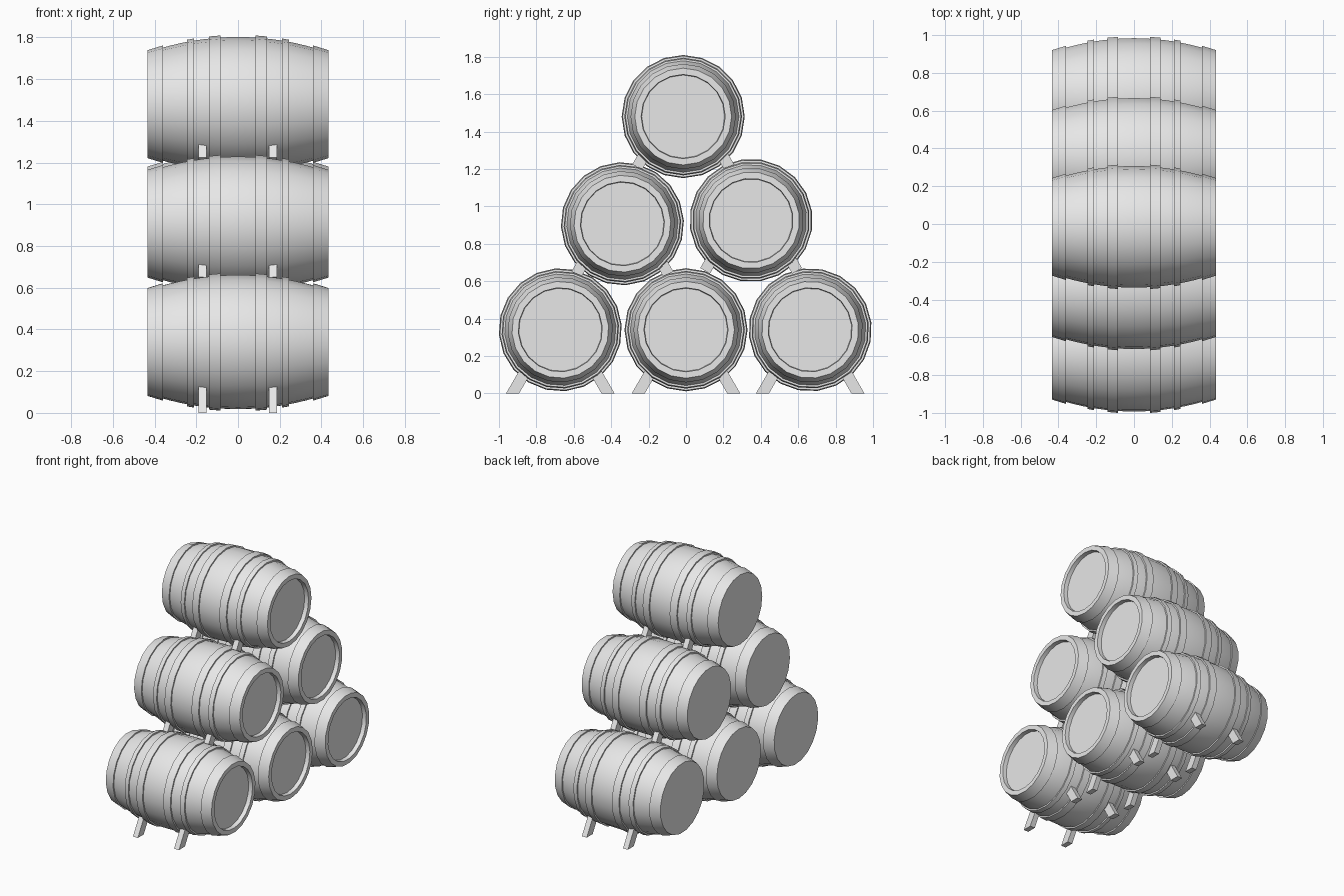
import bpy, bmesh, math
from mathutils import Matrix, Vector

cube = bpy.data.objects.get("Cube")
if cube:
    bpy.data.objects.remove(cube)

SIDES = 20
HALF = 0.433          # half the barrel length
HOOP = 0.01           # hoop thickness

grey = bpy.data.materials.new("plain_grey")
grey.use_nodes = True
grey.diffuse_color = (0.8, 0.8, 0.8, 1)
grey.node_tree.nodes["Principled BSDF"].inputs["Base Color"].default_value = (0.8, 0.8, 0.8, 1)


def bulge(x):
    """Stave radius at distance x along the barrel."""
    return 0.322 - 0.39 * x * x


def finish(name, bm, location):
    bmesh.ops.recalc_face_normals(bm, faces=bm.faces)
    mesh = bpy.data.meshes.new(name)
    bm.to_mesh(mesh)
    bm.free()
    mesh.materials.append(grey)
    mesh.shade_smooth()
    mesh.set_sharp_from_angle(angle=math.radians(28))
    obj = bpy.data.objects.new(name, mesh)
    obj.location = location
    bpy.context.collection.objects.link(obj)
    return obj


def lathe(name, profile, location, phase, closed=False):
    """Spin (x, radius) points around the x axis."""
    bm = bmesh.new()
    verts = [bm.verts.new((x, 0, r)) for x, r in profile]
    pairs = list(zip(verts, verts[1:]))
    if closed:
        pairs.append((verts[-1], verts[0]))
    edges = [bm.edges.new(p) for p in pairs]
    bmesh.ops.spin(bm, geom=verts + edges, cent=(0, 0, 0), axis=(1, 0, 0),
                   angle=math.tau, steps=SIDES, use_merge=True)
    bmesh.ops.remove_doubles(bm, verts=bm.verts, dist=0.0001)
    bmesh.ops.rotate(bm, verts=bm.verts, matrix=Matrix.Rotation(phase, 3, 'X'))
    return finish(name, bm, location)


def hoop(name, x0, x1, location, phase):
    inner = [(x1, bulge(x1) - HOOP), (x0, bulge(x0) - HOOP)]
    outer = [(x0, bulge(x0) + HOOP), (x1, bulge(x1) + HOOP)]
    lathe(name, outer + inner, location, phase, closed=True)


def leg(name, x, side, location, grounded):
    """Slanted square peg, cut level on the ground or square when raised."""
    up = Vector((0.5, 0.866)) * 0.2
    if grounded:
        foot = [Vector((-0.29, -0.34)), Vector((-0.22, -0.34))]
    else:
        foot = [Vector((-0.272, -0.255)), Vector((-0.22, -0.285))]
    outline = foot + [foot[1] + up, foot[0] + up]
    bm = bmesh.new()
    face = bm.faces.new([bm.verts.new((x - 0.02, p.x * side, p.y)) for p in outline])
    ext = bmesh.ops.extrude_face_region(bm, geom=[face])
    moved = [g for g in ext["geom"] if isinstance(g, bmesh.types.BMVert)]
    bmesh.ops.translate(bm, verts=moved, vec=(0.04, 0, 0))
    finish(name, bm, location)


def barrel(tag, y, z, phase, grounded):
    loc = (0, y, z)
    # Staves with a recessed head at the +x end
    steps = 16
    xs = [-HALF + 2 * HALF * i / steps for i in range(steps + 1)]
    profile = [(-HALF, 0)] + [(x, bulge(x)) for x in xs]
    profile += [(HALF, 0.225), (HALF - 0.03, 0.222), (HALF - 0.03, 0)]
    lathe("staves_" + tag, profile, loc, phase)

    # Flat head covering the -x end
    r = bulge(HALF) + HOOP
    head = [(-HALF - 0.002, 0), (-HALF - 0.002, r), (-HALF + 0.004, r), (-HALF + 0.004, 0)]
    lathe("flat_head_" + tag, head, loc, phase)

    # Mirrored hoops: inner, middle and end
    for label, a, b in (("inner", 0.085, 0.14), ("middle", 0.212, 0.245), ("end", 0.36, HALF)):
        hoop(f"{label}_hoop_left_{tag}", a, b, loc, phase)
        hoop(f"{label}_hoop_right_{tag}", -b, -a, loc, phase)

    # Four supporting legs
    for x, end in ((0.168, "left"), (-0.17, "right")):
        for side, face in ((1, "front"), (-1, "back")):
            leg(f"{face}_{end}_leg_{tag}", x, side, loc, grounded)


# Pyramid stack of three, two and one
barrel("bottom_front", -0.672, 0.34, 0.08, True)
barrel("bottom_middle", 0.0, 0.34, 0.0, True)
barrel("bottom_back", 0.664, 0.34, 0.12, True)
barrel("middle_front", -0.34, 0.907, 0.05, False)
barrel("middle_back", 0.348, 0.925, 0.15, False)
barrel("top", -0.015, 1.48, 0.0, False)
